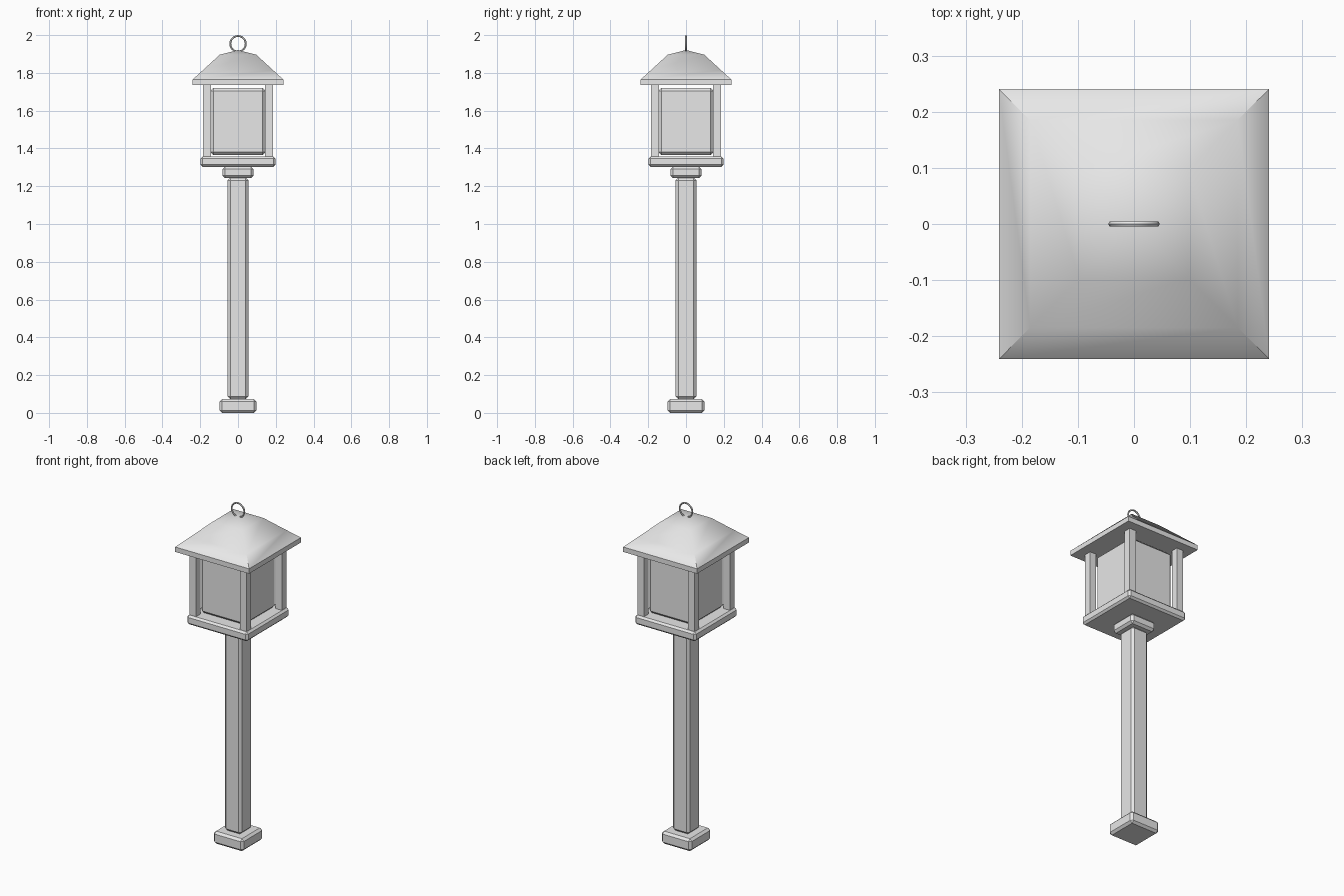
import bpy
import bmesh
from math import pi

cube = bpy.data.objects.get("Cube")
if cube:
    bpy.data.objects.remove(cube)

# Single pale grey finish
grey = bpy.data.materials.new("pale_grey")
grey.use_nodes = True
colour = (0.8, 0.8, 0.8, 1)
grey.diffuse_color = colour
grey.node_tree.nodes["Principled BSDF"].inputs["Base Color"].default_value = colour


def block(name, half, bottom, top, bevel=0.0, x=0.0, y=0.0):
    """Square block, optionally with chamfered edges."""
    bpy.ops.mesh.primitive_cube_add(size=1, location=(x, y, (bottom + top) / 2))
    ob = bpy.context.object
    ob.name = name
    ob.scale = (2 * half, 2 * half, top - bottom)
    bpy.ops.object.transform_apply(location=False, rotation=False, scale=True)
    if bevel:
        mod = ob.modifiers.new("chamfer", "BEVEL")
        mod.width = bevel
        mod.segments = 1
    ob.data.materials.append(grey)
    return ob


# Column and lantern body
block("foot", 0.097, 0.0, 0.073, 0.013)
block("column", 0.055, 0.073, 1.245, 0.014)
block("collar", 0.082, 1.243, 1.303, 0.013)
block("lantern_tray", 0.198, 1.303, 1.358, 0.011)
block("lantern_box", 0.146, 1.364, 1.721, 0.016)

# Four corner posts
for side, sx in (("left", 1), ("right", -1)):
    for end, sy in (("front", -1), ("back", 1)):
        block(f"{end}_{side}_post", 0.021, 1.356, 1.737, x=sx * 0.164, y=sy * 0.164)

# Hipped roof: stacked square rings closing to a point
bm = bmesh.new()
rings = []
for half, z in ((0.241, 1.735), (0.241, 1.764), (0.185, 1.815), (0.097, 1.896)):
    rings.append([bm.verts.new((sx * half, sy * half, z))
                  for sx, sy in ((-1, -1), (1, -1), (1, 1), (-1, 1))])
apex = bm.verts.new((0, 0, 1.921))
bm.faces.new(rings[0][::-1])
for level, (low, high) in enumerate(zip(rings, rings[1:])):
    for i in range(4):
        j = (i + 1) % 4
        face = bm.faces.new((low[i], low[j], high[j], high[i]))
        face.smooth = level > 0
for i in range(4):
    bm.faces.new((rings[3][i], rings[3][(i + 1) % 4], apex)).smooth = True
# Crisp eaves and lower hips, soft crown
for edge in bm.edges:
    if min(v.co.z for v in edge.verts) < 1.77:
        edge.smooth = False
mesh = bpy.data.meshes.new("roof")
bm.to_mesh(mesh)
bm.free()
mesh.materials.append(grey)
roof = bpy.data.objects.new("roof", mesh)
bpy.context.collection.objects.link(roof)

# Hanging ring
bpy.ops.mesh.primitive_torus_add(location=(0, 0, 1.954), rotation=(pi / 2, 0, 0),
                                 major_segments=24, minor_segments=6,
                                 major_radius=0.041, minor_radius=0.005)
ring = bpy.context.object
ring.name = "hanging_ring"
ring.data.materials.append(grey)
bpy.ops.object.shade_smooth_by_angle()
